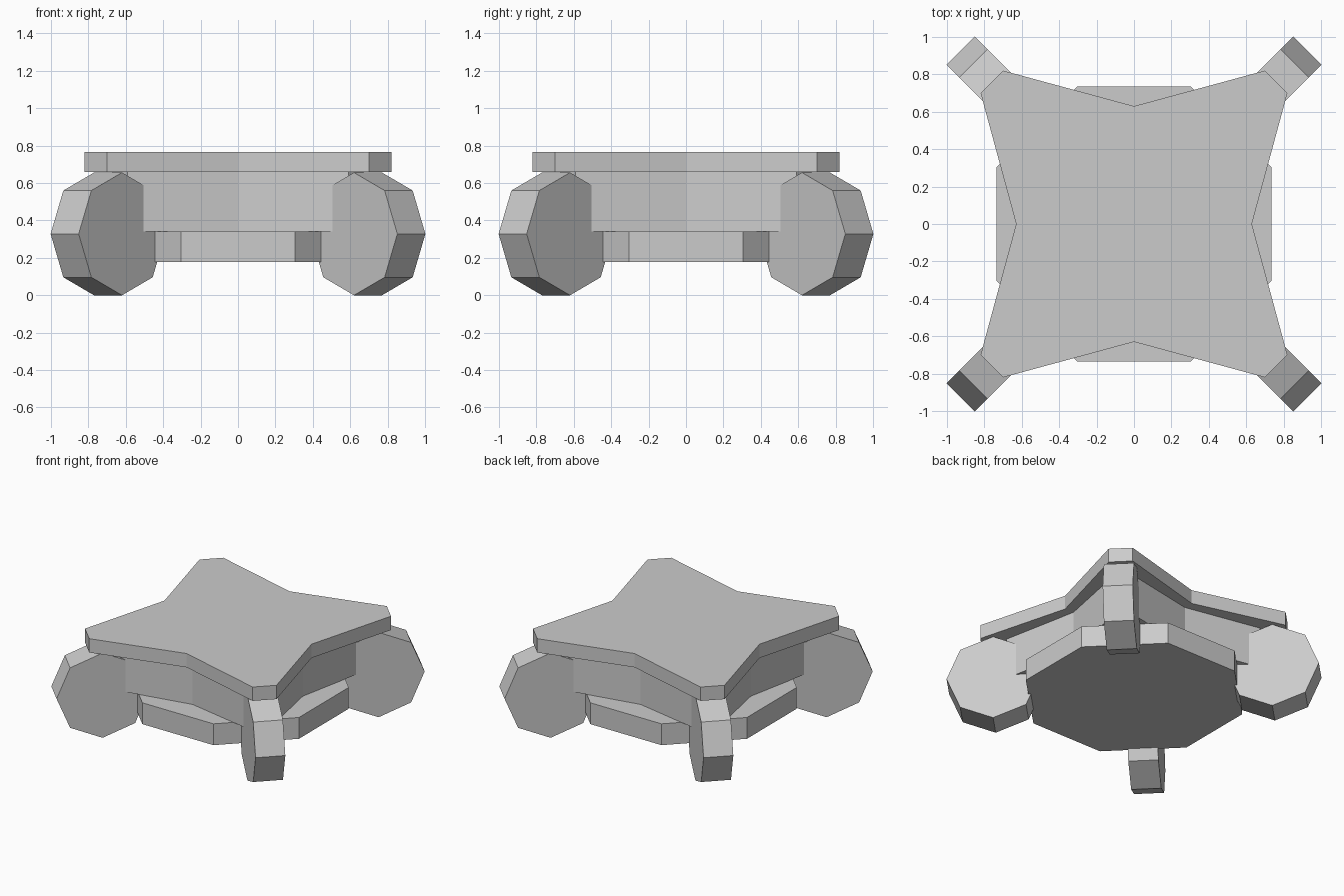
import bpy, bmesh, math
from mathutils import Matrix, Vector

if "Cube" in bpy.data.objects:
    bpy.data.objects.remove(bpy.data.objects["Cube"])


def prism(name, outline, depth, matrix):
    """Extrude a flat outline along local z, then place it."""
    bm = bmesh.new()
    face = bm.faces.new([bm.verts.new((x, y, 0)) for x, y in outline])
    ext = bmesh.ops.extrude_face_region(bm, geom=[face])
    top = [v for v in ext["geom"] if isinstance(v, bmesh.types.BMVert)]
    bmesh.ops.translate(bm, verts=top, vec=(0, 0, depth))
    bmesh.ops.recalc_face_normals(bm, faces=bm.faces)
    bm.transform(matrix)
    mesh = bpy.data.meshes.new(name)
    bm.to_mesh(mesh)
    bm.free()
    obj = bpy.data.objects.new(name, mesh)
    bpy.context.collection.objects.link(obj)
    return obj


def star(mid, a, b):
    """Four-cornered outline with pinched sides and clipped corners."""
    pts = []
    for k in range(4):
        c, s = round(math.cos(k * math.pi / 2)), round(math.sin(k * math.pi / 2))
        pts += [(c * x - s * y, s * x + c * y) for x, y in ((mid, 0), (b, a), (a, b))]
    return pts


def octagon(radius, turn):
    return [(radius * math.cos(turn + i * math.pi / 4),
             radius * math.sin(turn + i * math.pi / 4)) for i in range(8)]


# Stacked body: octagonal base, pinched core, pinched top plate
prism("base_plate", octagon(0.735 / math.cos(math.pi / 8), math.pi / 8), 0.165,
      Matrix.Translation((0, 0, 0.177)))
prism("core", star(0.555, 0.59, 0.672), 0.318, Matrix.Translation((0, 0, 0.342)))
prism("top_plate", star(0.63, 0.70, 0.82), 0.107, Matrix.Translation((0, 0, 0.658)))

# Octagonal feet standing upright on the diagonals
R, W, D = 0.328, 0.212, 0.695 * math.sqrt(2)
for k, corner in enumerate(("back_right", "back_left", "front_left", "front_right")):
    place = (Matrix.Rotation(math.pi / 4 + k * math.pi / 2, 4, "Z")
             @ Matrix.Translation((D, W / 2, R))
             @ Matrix.Rotation(math.pi / 2, 4, "X"))
    prism("foot_" + corner, octagon(R, 0), W, place)
